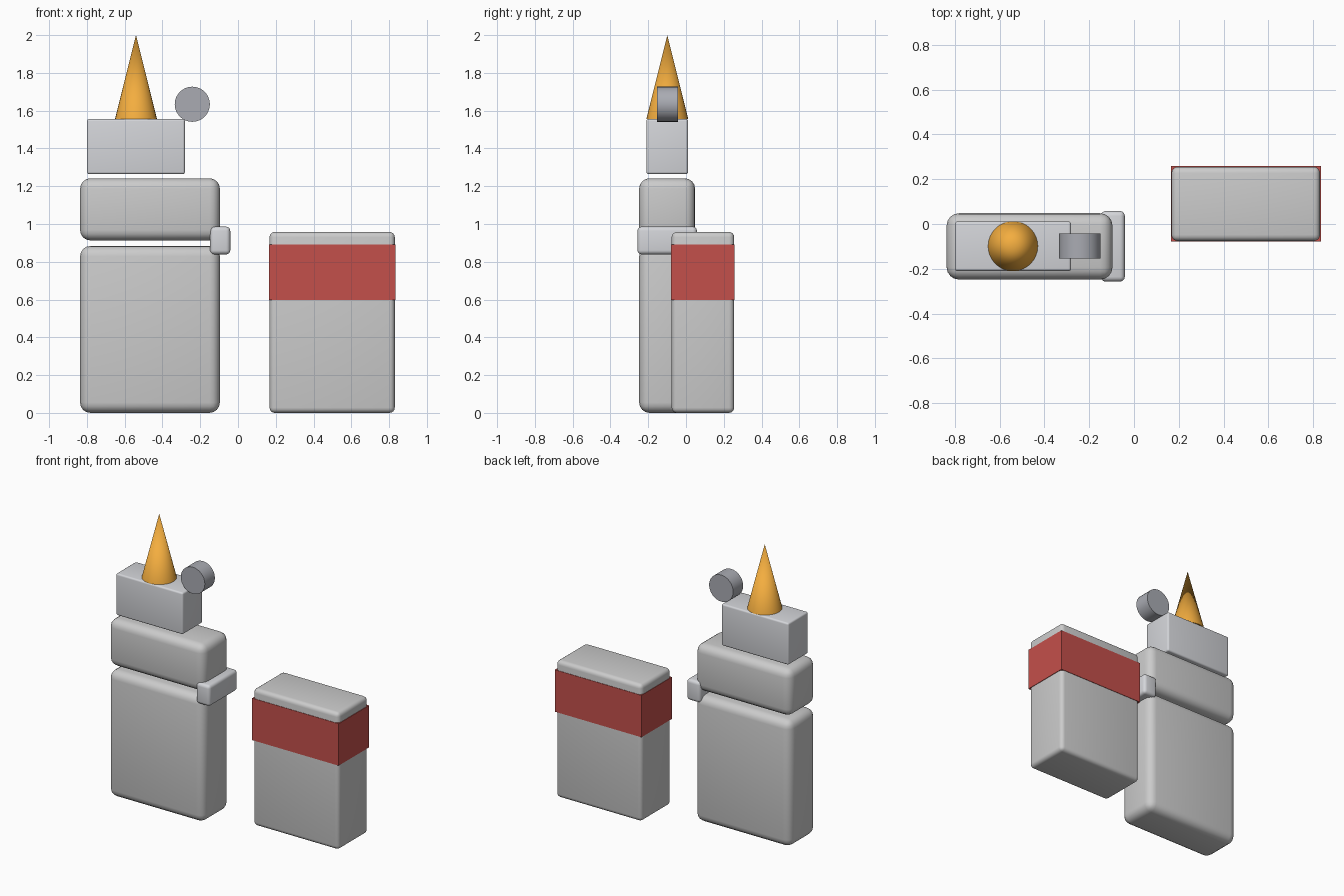
import bpy

if "Cube" in bpy.data.objects:
    bpy.data.objects.remove(bpy.data.objects["Cube"])


def paint(obj, name, colour):
    mat = bpy.data.materials.get(name) or bpy.data.materials.new(name)
    mat.diffuse_color = (*colour, 1)
    mat.use_nodes = True
    mat.node_tree.nodes["Principled BSDF"].inputs["Base Color"].default_value = mat.diffuse_color
    obj.data.materials.append(mat)


def block(name, x, y, z, bevel=0.0):
    """Box between (min, max) pairs, with optional rounded edges."""
    spans = (x, y, z)
    bpy.ops.mesh.primitive_cube_add(size=1, location=[(a + b) / 2 for a, b in spans])
    obj = bpy.context.object
    obj.name = name
    obj.scale = [b - a for a, b in spans]
    bpy.ops.object.transform_apply(location=False, rotation=False, scale=True)
    if bevel:
        mod = obj.modifiers.new("rounded_edges", 'BEVEL')
        mod.width = bevel
        mod.segments = 4
        bpy.ops.object.modifier_apply(modifier=mod.name)
        bpy.ops.object.shade_smooth_by_angle()
    return obj


STEEL = (0.66, 0.67, 0.70)

# Lighter case, with the lid floating just above the lower half
case_x, case_y = (-0.836, -0.096), (-0.248, 0.048)
block("lighter_body", case_x, case_y, (0.005, 0.889), 0.055)
block("lighter_lid", case_x, case_y, (0.913, 1.242), 0.055)

# Hinge block and wind guard
hinge = block("hinge", (-0.148, -0.041), (-0.257, 0.058), (0.839, 0.986), 0.022)
paint(hinge, "steel", STEEL)
guard = block("wind_guard", (-0.799, -0.281), (-0.21, 0.011), (1.264, 1.556), 0.012)
paint(guard, "steel", STEEL)

# Spark wheel, axis along y
bpy.ops.mesh.primitive_cylinder_add(vertices=32, radius=0.093, depth=0.111,
                                    location=(-0.242, -0.098, 1.634),
                                    rotation=(1.5707963, 0, 0))
wheel = bpy.context.object
wheel.name = "spark_wheel"
bpy.ops.object.shade_smooth_by_angle()
paint(wheel, "dark_steel", (0.40, 0.41, 0.45))

# Flame
bpy.ops.mesh.primitive_cone_add(vertices=32, radius1=0.111, radius2=0, depth=0.444,
                                location=(-0.54, -0.099, 1.778))
flame = bpy.context.object
flame.name = "flame"
bpy.ops.object.shade_smooth_by_angle()
paint(flame, "orange", (0.90, 0.42, 0.05))

# Cigarette packet with a slightly larger red band
block("packet", (0.167, 0.830), (-0.076, 0.255), (0.005, 0.963), 0.028)
band = block("packet_band", (0.164, 0.834), (-0.079, 0.258), (0.598, 0.891))
paint(band, "red", (0.55, 0.08, 0.07))

# Drop everything onto the ground
for obj in bpy.data.objects:
    obj.location.z -= 0.005 if obj.name in {"lighter_body", "packet"} else 0.0
